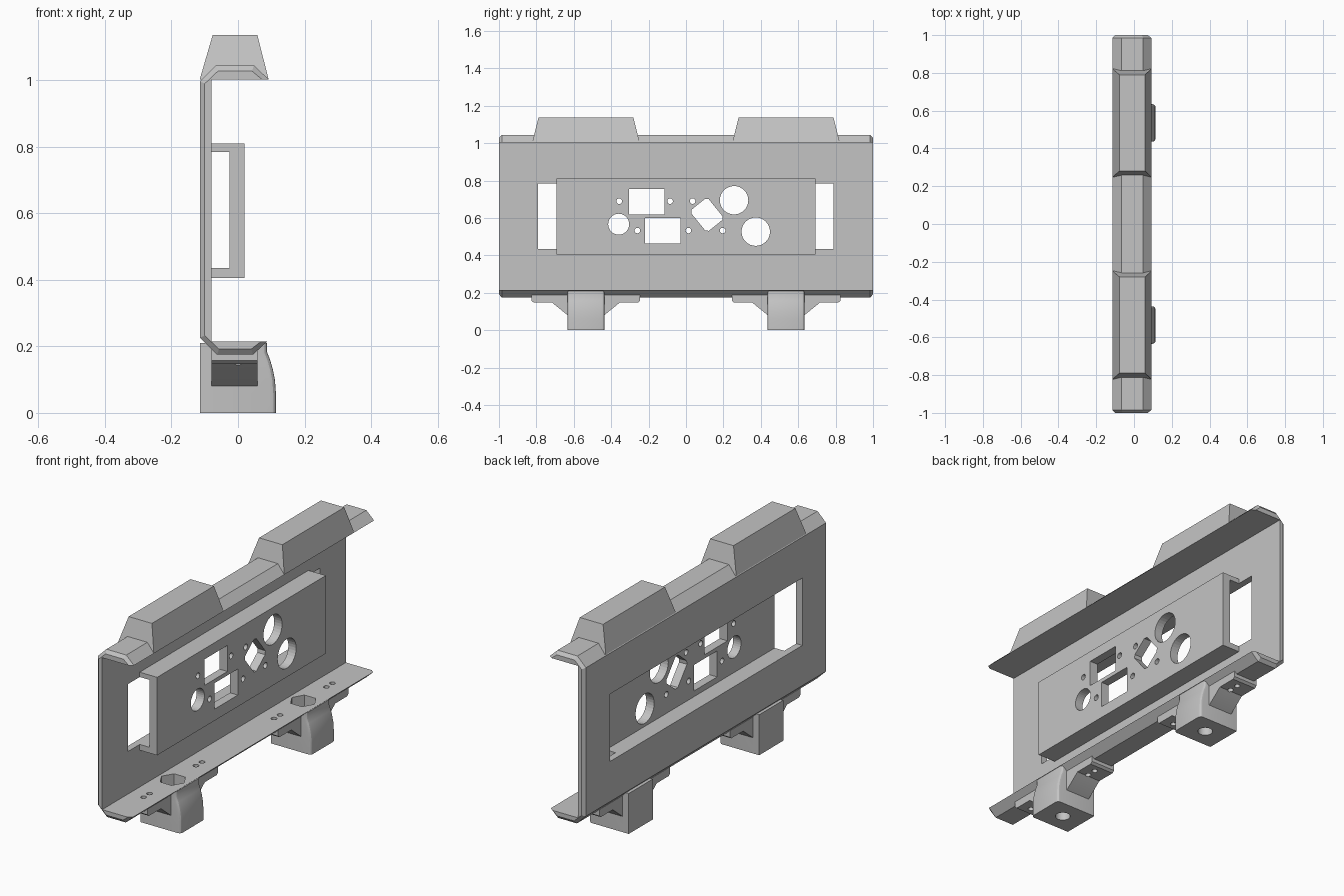
import bpy, bmesh, math
from mathutils import Vector

if "Cube" in bpy.data.objects:
    bpy.data.objects.remove(bpy.data.objects["Cube"], do_unlink=True)

grey = bpy.data.materials.new("plain_grey")
grey.use_nodes = True
COLOUR = (0.55, 0.55, 0.55, 1)
grey.diffuse_color = COLOUR
grey.node_tree.nodes["Principled BSDF"].inputs["Base Color"].default_value = COLOUR


def loft(name, *shapes):
    """Each shape is a list of rings that are bridged in order and capped."""
    bm = bmesh.new()
    for rings in shapes:
        loops = [[bm.verts.new(p) for p in ring] for ring in rings]
        for a, b in zip(loops, loops[1:]):
            n = len(a)
            for i in range(n):
                bm.faces.new((a[i], a[(i + 1) % n], b[(i + 1) % n], b[i]))
        bm.faces.new(loops[0][::-1])
        bm.faces.new(loops[-1])
    bmesh.ops.recalc_face_normals(bm, faces=bm.faces[:])
    mesh = bpy.data.meshes.new(name)
    bm.to_mesh(mesh)
    bm.free()
    mesh.materials.append(grey)
    ob = bpy.data.objects.new(name, mesh)
    bpy.context.collection.objects.link(ob)
    return ob


def along_x(pts, a, b):
    return [[(x, y, z) for y, z in pts] for x in (a, b)]


def along_y(pts, a, b):
    return [[(x, y, z) for x, z in pts] for y in (a, b)]


def along_z(pts, a, b):
    return [[(x, y, z) for x, y in pts] for z in (a, b)]


def rect(u0, u1, v0, v1):
    return [(u0, v0), (u1, v0), (u1, v1), (u0, v1)]


def disc(u, v, r, n=32):
    return [(u + r * math.cos(math.tau * i / n), v + r * math.sin(math.tau * i / n))
            for i in range(n)]


def apply(ob, kind, **settings):
    mod = ob.modifiers.new(kind.lower(), kind)
    for key, value in settings.items():
        setattr(mod, key, value)
    bpy.context.view_layer.objects.active = ob
    bpy.ops.object.modifier_apply(modifier=mod.name)


def cut(ob, *cutters):
    for cutter in cutters:
        apply(ob, "BOOLEAN", operation="DIFFERENCE", solver="EXACT", object=cutter)


# Channel: back plate with top and bottom flanges, chamfered at both ends
inner = [(0.087, 0.214), (-0.08, 0.214), (-0.08, 1.003), (0.092, 1.003)]
full = inner + [(0.048, 1.045), (-0.066, 1.045), (-0.115, 0.997),
                (-0.115, 0.226), (-0.063, 0.175), (0.045, 0.175)]
small = inner + [(0.042, 1.028), (-0.06, 1.028), (-0.1, 0.99),
                 (-0.1, 0.232), (-0.057, 0.192), (0.04, 0.192)]
small[0], small[3] = (0.068, 0.214), (0.072, 1.003)
channel = loft("back_plate_with_flanges",
               [[(x, y, z) for x, z in ring]
                for ring, y in ((small, -1), (full, -0.985), (full, 0.985), (small, 1))])

# Raised connector panel
panel = loft("connector_panel", along_x(rect(-0.692, 0.692, 0.405, 0.81), -0.1, 0.02))

# Cutters: rear recess, connector openings, flange pockets
recess = loft("recess_cutter", along_x(rect(-0.79, 0.788, 0.435, 0.785), -0.3, -0.025))
c, s = math.cos(math.radians(-51)), math.sin(math.radians(-51))
L, W, K = 0.073, 0.06, 0.014
tilted = [(0.112 + u * c - v * s, 0.617 + u * s + v * c)
          for u, v in [(-L, -W + K), (-L + K, -W), (L - K, -W), (L, -W + K),
                       (L, W - K), (L - K, W), (-L + K, W), (-L, W - K)]]
openings = [rect(-0.305, -0.115, 0.62, 0.755), rect(-0.22, -0.03, 0.465, 0.6), tilted,
            disc(-0.36, 0.567, 0.056), disc(0.257, 0.695, 0.076), disc(0.373, 0.527, 0.076)]
openings += [disc(y, 0.69, 0.015, 16) for y in (-0.357, -0.085, 0.035)]
openings += [disc(y, 0.533, 0.015, 16) for y in (-0.26, 0.013, 0.196)]
ports = loft("port_cutter", *[along_x(p, -0.06, 0.1) for p in openings])

FOOT = 0.535
pockets = loft("nut_pocket_cutter",
               *[along_z(disc(0, sgn * FOOT, 0.065, 6), 0.06, 0.3) for sgn in (-1, 1)])
bolts = loft("bolt_hole_cutter",
             *[along_z(disc(0, sgn * FOOT, 0.036), -0.1, 0.1) for sgn in (-1, 1)])
screws = loft("screw_hole_cutter",
              *[along_z(disc(0, sgn * FOOT + off + d, 0.014, 16), 0.1, 0.3)
                for sgn in (-1, 1) for off in (-0.215, 0.215) for d in (-0.025, 0.025)])

cut(channel, recess, pockets, screws)
cut(panel, recess, ports)

foot_profile = [(-0.115, 0), (0.114, 0), (0.114, 0.06), (0.111, 0.1), (0.105, 0.13),
                (0.097, 0.158), (0.087, 0.184), (0.087, 0.21), (-0.115, 0.21)]
half_bracket = [(0.29, 0.19), (0.29, 0.157), (0.278, 0.147), (0.18, 0.147),
                (0.1, 0.082), (0.085, 0.075)]

for side, sgn in (("right", -1), ("left", 1)):
    mid = sgn * FOOT
    # Tapered block on the top flange
    loft("top_block_" + side,
         [[(x, y, 1.003) for x, y in rect(-0.115, 0.092, mid - 0.287, mid + 0.287)],
          [(x, y, 1.137) for x, y in rect(-0.076, 0.058, mid - 0.254, mid + 0.254)]])
    # Foot with curved outer face and softened outer corners
    foot = loft("foot_" + side, along_y(foot_profile, mid - 0.099, mid + 0.099))
    bm = bmesh.new()
    bm.from_mesh(foot.data)
    corners = [e for e in bm.edges
               if all(v.co.x > 0.08 for v in e.verts)
               and abs(e.verts[0].co.y - e.verts[1].co.y) < 0.01]
    bmesh.ops.bevel(bm, geom=corners, offset=0.016, segments=3, profile=0.5,
                    affect="EDGES")
    bm.to_mesh(foot.data)
    bm.free()
    # Mounting bar with gussets running through the foot
    outline = [(mid + y, z) for y, z in half_bracket]
    outline += [(mid - y, z) for y, z in reversed(half_bracket)]
    bracket = loft("foot_bracket_" + side, along_x(outline, -0.08, 0.058))
    cut(foot, pockets, bolts)
    cut(bracket, pockets, bolts, screws)
    for ob in (foot, bracket):
        bpy.ops.object.select_all(action="DESELECT")
        ob.select_set(True)
        bpy.context.view_layer.objects.active = ob
        bpy.ops.object.shade_smooth_by_angle(angle=math.radians(25))

for cutter in (recess, ports, pockets, bolts, screws):
    bpy.data.objects.remove(cutter, do_unlink=True)
